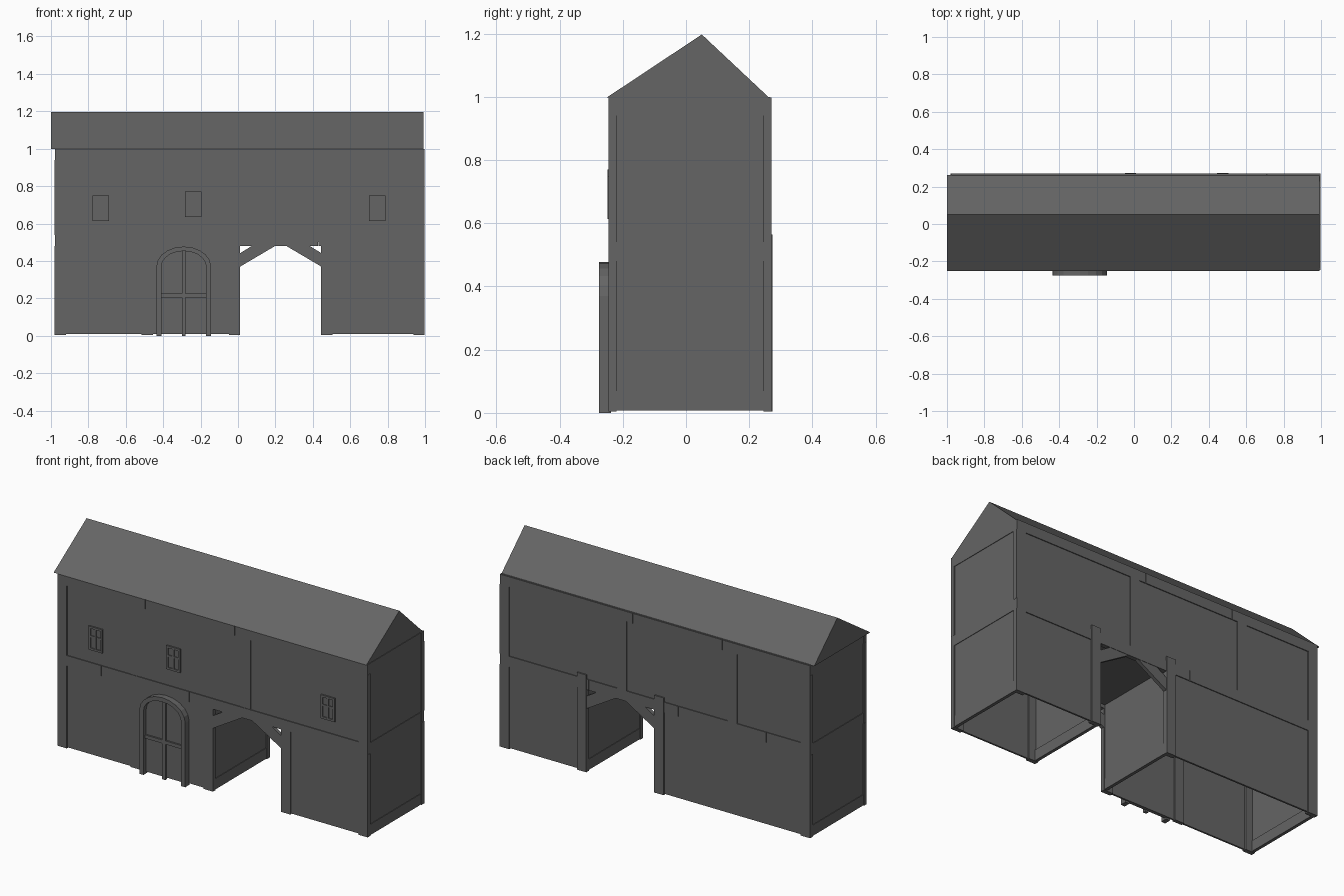
import bpy, bmesh, math

if "Cube" in bpy.data.objects:
    bpy.data.objects.remove(bpy.data.objects["Cube"])

grey = bpy.data.materials.new("dark_grey")
grey.diffuse_color = (0.13, 0.13, 0.13, 1)
grey.use_nodes = True
grey.node_tree.nodes["Principled BSDF"].inputs["Base Color"].default_value = grey.diffuse_color


def finish(name, bm):
    bmesh.ops.recalc_face_normals(bm, faces=bm.faces)
    me = bpy.data.meshes.new(name)
    bm.to_mesh(me)
    bm.free()
    me.materials.append(grey)
    ob = bpy.data.objects.new(name, me)
    bpy.context.collection.objects.link(ob)
    return ob


def box(name, x0, x1, y0, y1, z0, z1):
    bm = bmesh.new()
    bmesh.ops.create_cube(bm, size=1)
    for v in bm.verts:
        v.co = (x1 if v.co.x > 0 else x0, y1 if v.co.y > 0 else y0, z1 if v.co.z > 0 else z0)
    return finish(name, bm)


def prism(name, pts, axis, a, b):
    """Extrude a profile along x (points are y,z) or along y (points are x,z)."""
    bm = bmesh.new()
    place = (lambda p, t: (t, p[0], p[1])) if axis == 'x' else (lambda p, t: (p[0], t, p[1]))
    lo = [bm.verts.new(place(p, a)) for p in pts]
    hi = [bm.verts.new(place(p, b)) for p in pts]
    bm.faces.new(lo)
    bm.faces.new(hi)
    n = len(pts)
    for i in range(n):
        bm.faces.new((lo[i], lo[(i + 1) % n], hi[(i + 1) % n], hi[i]))
    return finish(name, bm)


L, R = -0.98, 0.998          # ends of the building
PL, PR = 0.012, 0.445        # sides of the passage
F, B = -0.245, 0.27          # front and back beam faces
T = 0.01                     # wall thickness
S = 0.005                    # how far beams stand out from the walls

# Thin walls, open underneath: ground floor rooms and upper floor
for y0 in (F + S, B - S - T):
    side = "front" if y0 < 0 else "back"
    box(side + "_wall_left", L + S, PL - S, y0, y0 + T, 0.01, 0.5)
    box(side + "_wall_right", PR + S, R - S, y0, y0 + T, 0.01, 0.5)
    box(side + "_wall_upper", L + S, R - S, y0, y0 + T, 0.5, 1.0)
box("end_wall_left", L + S, L + S + T, F + S, B - S, 0.01, 1.0)
box("end_wall_right", R - S - T, R - S, F + S, B - S, 0.01, 1.0)
box("passage_wall_left", PL - S - T, PL - S, F + S, B - S, 0.01, 0.5)
box("passage_wall_right", PR + S, PR + S + T, F + S, B - S, 0.01, 0.5)
box("passage_ceiling", PL - S, PR + S, F + S, B - S, 0.5, 0.51)

# Roof with an off-centre ridge
prism("roof", [(-0.25, 0.998), (0.262, 0.998), (0.05, 1.197)], 'x', -1.0, 0.993)

# Long beams on front and back, cut into lengths
for side, y0, y1 in (("front", F, F + 0.025), ("back", B - 0.025, B)):
    for level, z0, z1, seams in (("middle", 0.48, 0.54, (-0.70, -0.14, 0.43)),
                                 ("top", 0.94, 0.998, (-0.42, 0.15, 0.71))):
        cuts = (L,) + seams + (R,)
        for i in range(4):
            box(f"{side}_{level}_beam", cuts[i] + 0.001, cuts[i + 1] - 0.001, y0, y1, z0, z1)

# Corner posts, ground floor and upper floor
for x0 in (L, R - 0.06):
    for y0 in (F, B - 0.025):
        box("corner_post_lower", x0, x0 + 0.06, y0, y0 + 0.025, 0.005, 0.48)
        box("corner_post_upper", x0, x0 + 0.06, y0, y0 + 0.025, 0.54, 0.94)

# Passage posts and diagonal braces; the back posts overlap the beam
for side, y0, y1, top in (("front", F, F + 0.025, 0.48), ("back", B - 0.025, B + 0.003, 0.565)):
    box(side + "_passage_post", PL - 0.06, PL, y0, y1, 0.005, top)
    box(side + "_passage_post", PR, PR + 0.06, y0, y1, 0.005, top)
    for x, d in ((PL, 1), (PR, -1)):
        prism(side + "_brace", [(x, 0.37), (x, 0.442), (x + d * 0.065, 0.482), (x + d * 0.19, 0.482)],
              'y', y0 + 0.002, y0 + 0.023)

# Intermediate posts
for x0 in (-0.515, 0.19):
    box("front_upper_post", x0, x0 + 0.06, F + 0.003, F + 0.025, 0.54, 0.94)
    box("back_upper_post", x0, x0 + 0.06, B - 0.025, B, 0.54, 0.94)
box("front_lower_post", -0.515, -0.455, F + 0.004, F + 0.025, 0.005, 0.48)

# Cross beams on both end walls and in the passage
for x0, x1 in ((L + 0.002, L + 0.02), (R - 0.02, R - 0.002)):
    for z0, z1 in ((0.008, 0.07), (0.48, 0.54), (0.94, 0.998)):
        box("end_beam", x0, x1, F + 0.025, B - 0.025, z0, z1)
for x0 in (PL - 0.02, PR + 0.002):
    box("passage_sill", x0, x0 + 0.018, F + 0.025, B - 0.025, 0.008, 0.07)


# Arched door: panel, frame and bars
def arch(rx, rz, base, spring=0.37, n=10):
    cx = -0.29
    curve = [(cx + rx * math.cos(math.pi * i / n), spring + rz * math.sin(math.pi * i / n))
             for i in range(n + 1)]
    return [(cx + rx, base)] + curve + [(cx - rx, base)]


prism("door_panel", arch(0.125, 0.085, 0.01), 'y', -0.25, -0.238)
outer, inner = arch(0.146, 0.107, 0.0), arch(0.12, 0.083, 0.0)
prism("door_frame", outer + inner[::-1], 'y', -0.275, -0.238)
box("door_middle_bar", -0.3, -0.28, -0.262, -0.245, 0.0, 0.452)
box("door_cross_bar", -0.412, -0.168, -0.26, -0.245, 0.205, 0.225)

# Windows: frame with cross bars over a pane
for cx, cz in ((-0.735, 0.682), (-0.24, 0.702), (0.745, 0.682)):
    w, h, b = 0.044, 0.068, 0.012
    box("window_pane", cx - w, cx + w, F + 0.002, F + 0.008, cz - h, cz + h)
    for s in (-1, 1):
        xa, xb = sorted((cx + s * w, cx + s * (w - b)))
        za, zb = sorted((cz + s * h, cz + s * (h - b)))
        box("window_side", xa, xb, F - 0.004, F + 0.008, cz - h, cz + h)
        box("window_rail", cx - w + b, cx + w - b, F - 0.004, F + 0.008, za, zb)
    box("window_upright", cx - 0.005, cx + 0.005, F - 0.003, F + 0.008, cz - h + b, cz + h - b)
    box("window_crossbar", cx - w + b, cx + w - b, F - 0.002, F + 0.008, cz + 0.005, cz + 0.015)
